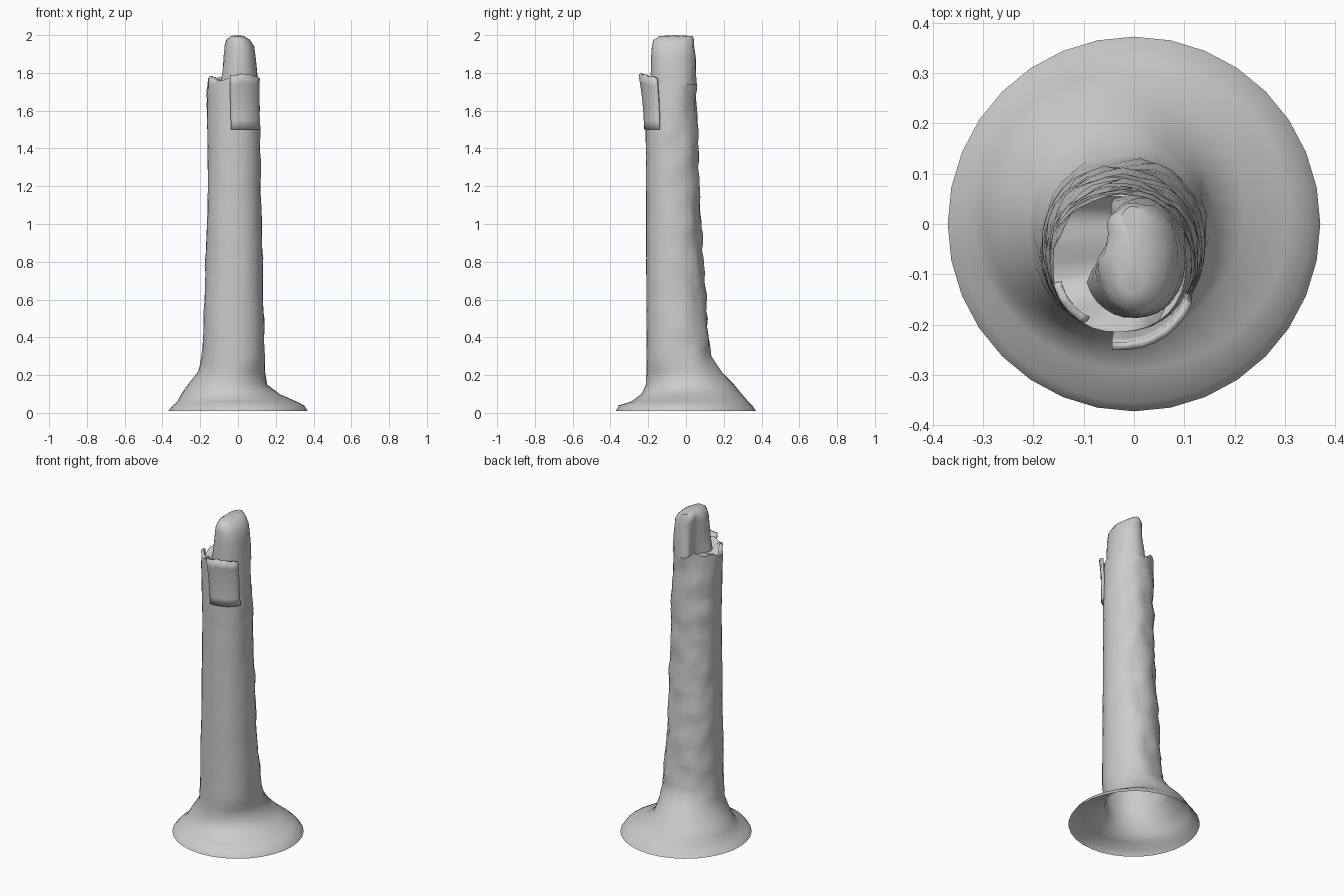
import bpy, bmesh, math
from mathutils import Vector, noise

if "Cube" in bpy.data.objects:
    bpy.data.objects.remove(bpy.data.objects["Cube"], do_unlink=True)

stone = bpy.data.materials.new("weathered_grey_stone")
stone.use_nodes = True
GREY = (0.6, 0.6, 0.6, 1)
stone.diffuse_color = GREY
stone.node_tree.nodes["Principled BSDF"].inputs["Base Color"].default_value = GREY

SIDES = 32
# Extents of the pillar: height, x low, x high, y low, y high
PROFILE = [
    (.01, -.37, .37, -.372, .372), (.04, -.345, .35, -.355, .35),
    (.06, -.32, .31, -.29, .33), (.10, -.30, .22, -.235, .295),
    (.15, -.265, .155, -.212, .255), (.22, -.21, .145, -.21, .19),
    (.30, -.19, .142, -.21, .135), (.50, -.183, .137, -.21, .11),
    (.80, -.172, .13, -.211, .093), (1.2, -.16, .12, -.212, .067),
    (1.5, -.162, .117, -.213, .062), (1.74, -.165, .108, -.215, .056)]
# Narrower broken stub above the ledge
STUB = [
    (1.735, -.10, .104, -.187, .054), (1.80, -.09, .10, -.186, .052),
    (1.88, -.078, .094, -.185, .047), (1.94, -.07, .084, -.182, .043),
    (1.975, -.058, .062, -.172, .04), (1.995, -.035, .03, -.14, .033)]


def finish(bm, name):
    bmesh.ops.recalc_face_normals(bm, faces=bm.faces)
    mesh = bpy.data.meshes.new(name)
    bm.to_mesh(mesh)
    bm.free()
    obj = bpy.data.objects.new(name, mesh)
    bpy.context.collection.objects.link(obj)
    mesh.materials.append(stone)
    bpy.ops.object.select_all(action="DESELECT")
    obj.select_set(True)
    bpy.context.view_layer.objects.active = obj
    bpy.ops.object.shade_smooth_by_angle(angle=math.radians(50))
    return obj


def extents(z):
    for a, b in zip(PROFILE, PROFILE[1:]):
        if z <= b[0]:
            t = (z - a[0]) / (b[0] - a[0])
            return [p + (q - p) * t for p, q in zip(a[1:], b[1:])]
    return PROFILE[-1][1:]


def outline(box, angle, power=0.92):
    x0, x1, y0, y1 = box
    c, s = math.cos(angle), math.sin(angle)
    c, s = (math.copysign(abs(v) ** power, v) for v in (c, s))
    return (x0 + x1) / 2 + c * (x1 - x0) / 2, (y0 + y1) / 2 + s * (y1 - y0) / 2


def weather(x, y, z, angle):
    # Dressed front stays smooth; the back and sides are rough
    rough = 0.002 + 0.010 * min(1, max(0, math.sin(angle) + 0.45))
    rough *= min(1, max(0, (z - 0.08) / 0.25))
    d = rough * noise.noise(Vector((x * 11, y * 11, z * 9)))
    d += rough * 0.7 * noise.noise(Vector((x * 24, y * 24, z * 18)))
    return x + math.cos(angle) * d, y + math.sin(angle) * d, z


# Pillar with flared skirt, ledge and broken top, open underneath
bm = bmesh.new()
heights = [p[0] for p in PROFILE[:6]] + [.26 + i * .04 for i in range(37)] + [1.735]
rings = []
angles = [math.tau * i / SIDES for i in range(SIDES)]
for z in heights:
    ring = []
    for a in angles:
        x, y = outline(extents(z), a, 1 if z < .25 else 0.92)
        ring.append(bm.verts.new(weather(x, y, z, a)))
    rings.append(ring)

# Ragged ledge rim
for v, a in zip(rings[-1], angles):
    v.co.z += 0.018 + 0.018 * math.sin(3 * a + 1.1) + 0.012 * math.sin(7 * a)
    v.co.x *= 0.97

for z, *box in STUB:
    ring = []
    for a in angles:
        x, y = outline(box, a)
        # Chipped corner at the back
        if y > -.12:
            x = max(x, -.045 - max(0, -.03 - y) * .6)
        ring.append(bm.verts.new(weather(x, y, z, a)))
    rings.append(ring)

for low, high in zip(rings, rings[1:]):
    for i in range(SIDES):
        j = (i + 1) % SIDES
        bm.faces.new((low[i], low[j], high[j], high[i]))
tip = bm.verts.new((0, -.06, 2.0))
for i in range(SIDES):
    bm.faces.new((rings[-1][i], rings[-1][(i + 1) % SIDES], tip))
finish(bm, "stone_pillar")


# Thin split slab standing away from the front of the pillar top
def split_slab(name, start, end, top_peak, lean):
    bm = bmesh.new()
    rows, cols = 6, 7
    grid = []
    for r in range(rows + 1):
        t = r / rows
        row = []
        for c in range(cols + 1):
            u = c / cols
            a = math.radians(start + (end - start) * u)
            top = top_peak - 0.035 * abs(u - 0.35) - 0.006 * (c % 2)
            z = 1.5 + (top - 1.5) * t
            x, y = outline(extents(z), a)
            out = -0.006 + lean * t ** 2
            row.append(bm.verts.new((x + math.cos(a) * out * .3, y + math.sin(a) * out, z)))
        grid.append(row)
    for low, high in zip(grid, grid[1:]):
        for c in range(cols):
            bm.faces.new((low[c], low[c + 1], high[c + 1], high[c]))
    slab = finish(bm, name)
    solid = slab.modifiers.new("thickness", "SOLIDIFY")
    solid.thickness = 0.016
    solid.offset = -1


split_slab("front_split_slab", -95, -25, 1.80, 0.026)
split_slab("side_split_slab", -165, -118, 1.785, 0.004)
